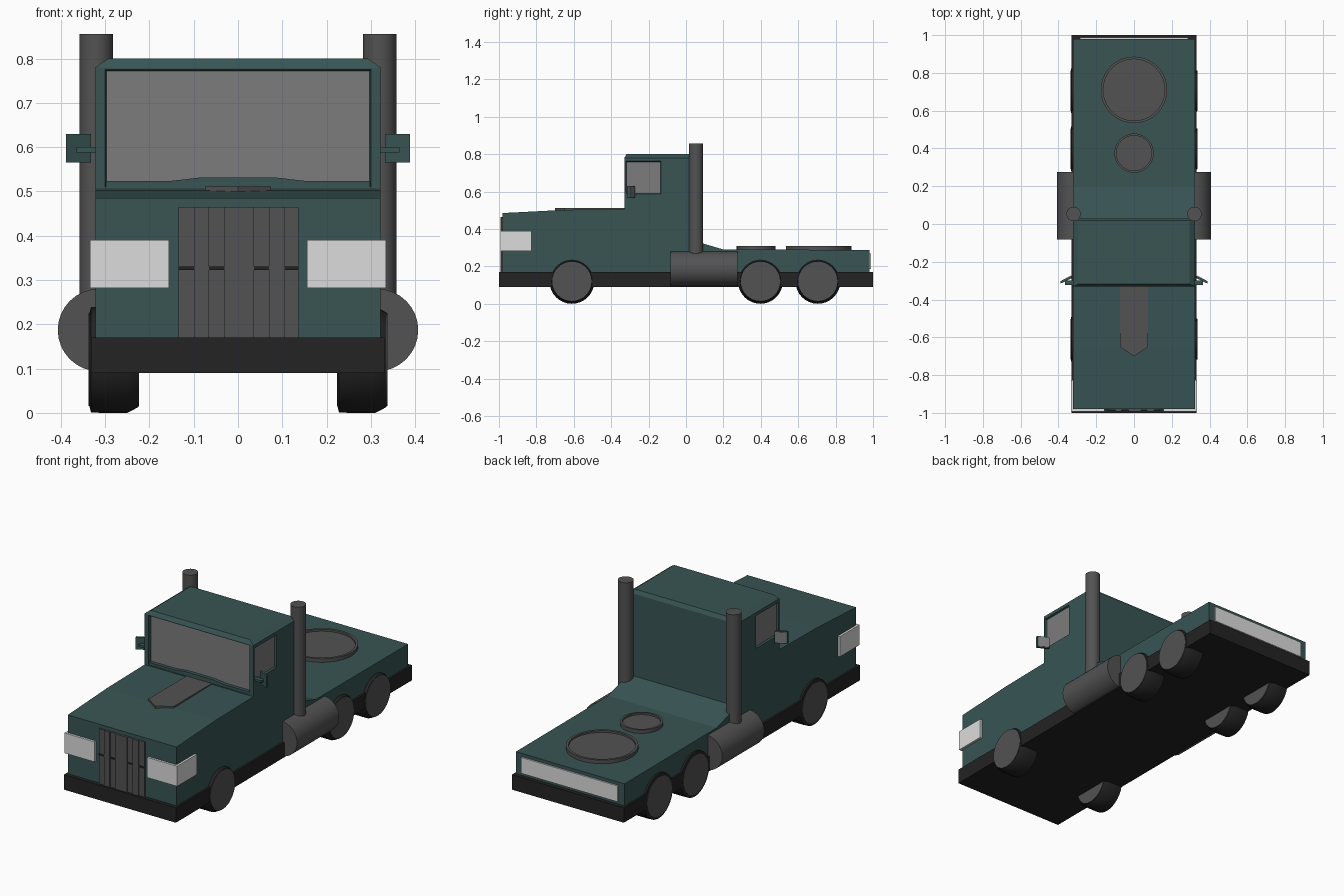
import bpy, bmesh, math
from mathutils import Vector, Matrix

if "Cube" in bpy.data.objects:
    bpy.data.objects.remove(bpy.data.objects["Cube"])


def mat(name, r, g, b):
    m = bpy.data.materials.new(name)
    m.diffuse_color = (r, g, b, 1)
    m.use_nodes = True
    m.node_tree.nodes["Principled BSDF"].inputs["Base Color"].default_value = m.diffuse_color
    return m


GREEN = mat("dark teal paint", 0.04, 0.09, 0.088)
GREY = mat("dark grey metal", 0.085, 0.085, 0.085)
GLASS = mat("grey glass", 0.2, 0.2, 0.2)
BLACK = mat("black rubber", 0.017, 0.017, 0.017)
WHITE = mat("light lens", 0.72, 0.72, 0.72)


def finish(name, bm, mats, smooth=False):
    bmesh.ops.recalc_face_normals(bm, faces=bm.faces)
    me = bpy.data.meshes.new(name)
    bm.to_mesh(me)
    bm.free()
    for m in mats:
        me.materials.append(m)
    ob = bpy.data.objects.new(name, me)
    bpy.context.collection.objects.link(ob)
    if smooth:
        bpy.ops.object.select_all(action='DESELECT')
        ob.select_set(True)
        bpy.context.view_layer.objects.active = ob
        bpy.ops.object.shade_smooth_by_angle(angle=math.radians(30))
    return ob


def box(name, m, x, y, z):
    bm = bmesh.new()
    bmesh.ops.create_cube(bm, size=1)
    for v in bm.verts:
        v.co = [r[0] if c < 0 else r[1] for c, r in zip(v.co, (x, y, z))]
    return finish(name, bm, [m])


def prism(name, m, pts, axis, lo, hi):
    """Extrude a 2D profile along an axis (0=x, 1=y, 2=z)."""
    bm = bmesh.new()

    def co(p, t):
        c = list(p)
        c.insert(axis, t)
        return c
    f = bm.faces.new([bm.verts.new(co(p, lo)) for p in pts])
    new = bmesh.ops.extrude_face_region(bm, geom=[f])['geom']
    d = Vector((0, 0, 0))
    d[axis] = hi - lo
    bmesh.ops.translate(bm, vec=d, verts=[g for g in new if isinstance(g, bmesh.types.BMVert)])
    return finish(name, bm, [m])


def lathe(name, m, profile, centre, axis='Z', steps=32):
    """Spin a (radius, height) profile; the ends are capped."""
    bm = bmesh.new()
    rings = []
    for r, t in profile:
        rings.append([bm.verts.new((r * math.cos(2 * math.pi * i / steps),
                                    r * math.sin(2 * math.pi * i / steps), t)) for i in range(steps)])
    for a, b in zip(rings, rings[1:]):
        for i in range(steps):
            j = (i + 1) % steps
            bm.faces.new((a[i], a[j], b[j], b[i]))
    bm.faces.new(rings[0])
    bm.faces.new(rings[-1])
    rot = {'X': Matrix.Rotation(math.pi / 2, 4, 'Y'), 'Z': Matrix.Identity(4),
           'Y': Matrix.Rotation(-math.pi / 2, 4, 'X')}[axis]
    bmesh.ops.transform(bm, matrix=Matrix.Translation(centre) @ rot, verts=bm.verts)
    return finish(name, bm, [m], True)


def window(bm, normal, ranges, depth):
    """Inset a window opening in the wall facing normal and sink its glass."""
    bm.normal_update()
    n = Vector(normal)
    f = max((f for f in bm.faces if f.normal.dot(n) > 0.99), key=lambda f: f.calc_area())
    c = f.calc_center_median()
    bmesh.ops.inset_individual(bm, faces=[f], thickness=0.01)
    for v in f.verts:
        for ax, (lo, hi) in ranges.items():
            v.co[ax] = lo if v.co[ax] < c[ax] else hi
    bmesh.ops.inset_individual(bm, faces=[f], thickness=0.004)
    for v in f.verts:
        v.co -= n * depth
    f.material_index = 1


# chassis slab and main body
box("chassis", BLACK, (-0.332, 0.332), (-1, 1), (0.09, 0.17))
prism("body", GREEN, [(-0.98, 0.16), (-0.98, 0.485), (-0.65, 0.502), (-0.3, 0.507), (0.03, 0.507),
                      (0.03, 0.34), (0.20, 0.29), (0.98, 0.288), (0.98, 0.16)], 0, -0.322, 0.322)

# cab with chamfered roof and sunken windows
bm = bmesh.new()
bmesh.ops.create_cube(bm, size=1)
for v in bm.verts:
    s = v.co.copy()
    v.co = (0.322 * (1 if s.x > 0 else -1), 0.03 if s.y > 0 else -0.33, 0.78 if s.z > 0 else 0.3)
bm.normal_update()
roof = max(bm.faces, key=lambda f: f.normal.z)
new = bmesh.ops.extrude_face_region(bm, geom=[roof])['geom']
bmesh.ops.delete(bm, geom=[roof], context='FACES_ONLY')
for v in [g for g in new if isinstance(g, bmesh.types.BMVert)]:
    v.co.x *= 0.91
    v.co.y += 0.012 if v.co.y < -0.1 else -0.012
    v.co.z = 0.8
window(bm, (0, -1, 0), {0: (-0.3, 0.3), 2: (0.51, 0.775)}, 0.02)
for s in (-1, 1):
    window(bm, (s, 0, 0), {1: (-0.322, -0.133), 2: (0.588, 0.762)}, 0.01)
finish("cab", bm, [GREEN, GLASS])

# raised cowl under the windscreen and hood scoop
prism("cowl", GREEN, [(-0.298, 0.49), (0.298, 0.49), (0.298, 0.524), (0.15, 0.524), (0.08, 0.532),
                      (-0.08, 0.532), (-0.15, 0.524), (-0.298, 0.524)], 1, -0.328, -0.3)
prism("hood_scoop", GREY, [(-0.075, -0.33), (-0.075, -0.65), (0, -0.7), (0.075, -0.65), (0.075, -0.33)],
      2, 0.49, 0.511)

# grille: alternating raised slats, with dark bars across the sunken ones
edges = [-0.134, -0.098, -0.066, -0.03, 0.036, 0.07, 0.105, 0.137]
for i, (a, b) in enumerate(zip(edges, edges[1:])):
    front = -0.986 if i % 2 == 0 else -0.992
    box("grille_slat", GREY, (a, b), (front, -0.97), (0.165, 0.465))
for a, b in ((-0.134, -0.098), (-0.066, -0.03), (0.036, 0.07), (0.105, 0.137)):
    box("grille_bar", BLACK, (a, b), (-0.99, -0.98), (0.323, 0.331))

# rear light strip and rear deck discs with raised rims
box("rear_light", WHITE, (-0.285, 0.285), (0.97, 0.988), (0.185, 0.27))
for y, r, w in ((0.71, 0.176, 0.013), (0.375, 0.104, 0.011)):
    lathe("deck_disc", GREY, [(r, 0.27), (r, 0.308), (r - w, 0.308), (r - w, 0.298)], (0, y, 0), 'Z', 40)

for s in (-1, 1):
    # wraparound headlights
    box("headlight", WHITE, sorted((s * 0.156, s * 0.334)), (-0.992, -0.825), (0.282, 0.39))
    # side tanks and exhaust stacks
    lathe("side_tank", GREY, [(0.093, -0.082), (0.093, 0.275)], (s * 0.314, 0, 0.187), 'Y')
    lathe("exhaust_stack", GREY, [(0.038, 0.25), (0.038, 0.856)], (s * 0.32, 0.053, 0), 'Z')
    # wheels with grey hubs
    for y in (-0.61, 0.398, 0.705):
        lathe("tyre", BLACK, [(0.107, -0.055), (0.119, -0.052), (0.119, -0.045), (0.12, -0.03),
                              (0.12, 0.03), (0.107, 0.055)], (s * 0.28, y, 0.12), 'X')
        lathe("hub", GREY, [(0.105, -0.057), (0.105, 0.057)], (s * 0.28, y, 0.12), 'X')
    # door mirrors: angled shell, rear-facing glass and arm
    for name, m, a in (("mirror_shell", GREEN, 0.0), ("mirror_glass", GLASS, 0.012)):
        e = 0.004 if a else 0
        t = 0.003 if a else 0.012
        pts = [(0.332 + e, -0.288 + a), (0.388 - e, -0.315 + a),
               (0.388 - e, -0.315 + a + t), (0.332 + e, -0.288 + a + t)]
        prism(name, m, [(s * x, y) for x, y in pts], 2, 0.565 + e, 0.63 - e)
    box("mirror_arm", GREEN, sorted((s * 0.315, s * 0.365)), (-0.322, -0.3), (0.588, 0.6))
